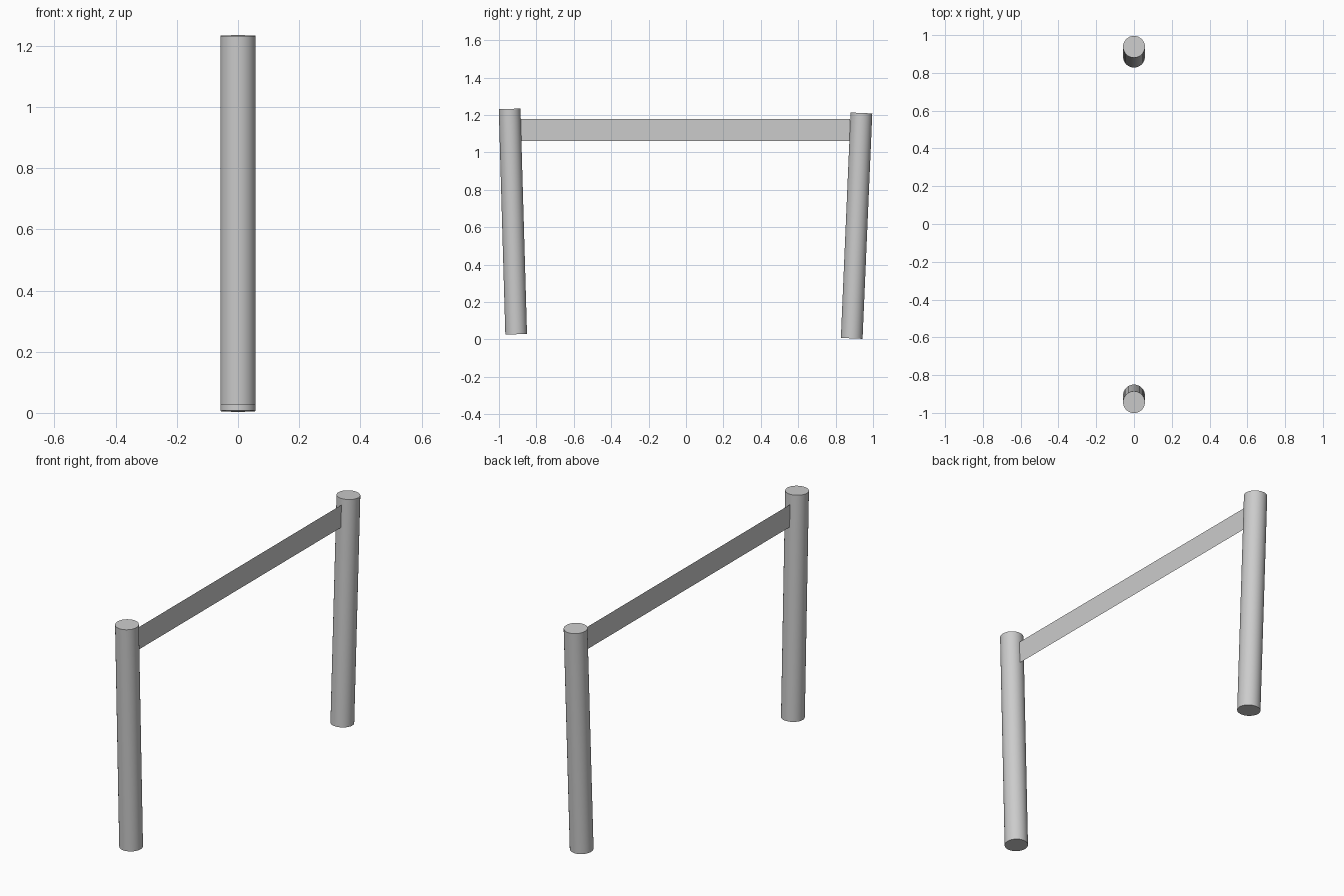
import bpy
from mathutils import Vector

if "Cube" in bpy.data.objects:
    bpy.data.objects.remove(bpy.data.objects["Cube"])

RADIUS = 0.058


def post(name, bottom, top):
    """Round capped post running between two points."""
    a, b = Vector(bottom), Vector(top)
    axis = b - a
    bpy.ops.mesh.primitive_cylinder_add(vertices=32, radius=RADIUS, depth=axis.length,
                                        location=(a + b) / 2)
    ob = bpy.context.object
    ob.name = name
    ob.rotation_euler = axis.to_track_quat('Z', 'Y').to_euler()
    bpy.ops.object.shade_smooth_by_angle()
    return ob


# Two posts leaning slightly outward
post("front_post", (0, -0.908, 0.028), (0, -0.943, 1.233))
post("back_post", (0, 0.886, 0.006), (0, 0.938, 1.211))

# Thin flat banner stretched between the posts
y0, y1, z0, z1 = -0.884, 0.877, 1.06, 1.18
mesh = bpy.data.meshes.new("banner")
mesh.from_pydata([(0, y0, z0), (0, y1, z0), (0, y1, z1), (0, y0, z1)], [], [(0, 1, 2, 3)])
banner = bpy.data.objects.new("banner", mesh)
bpy.context.collection.objects.link(banner)
